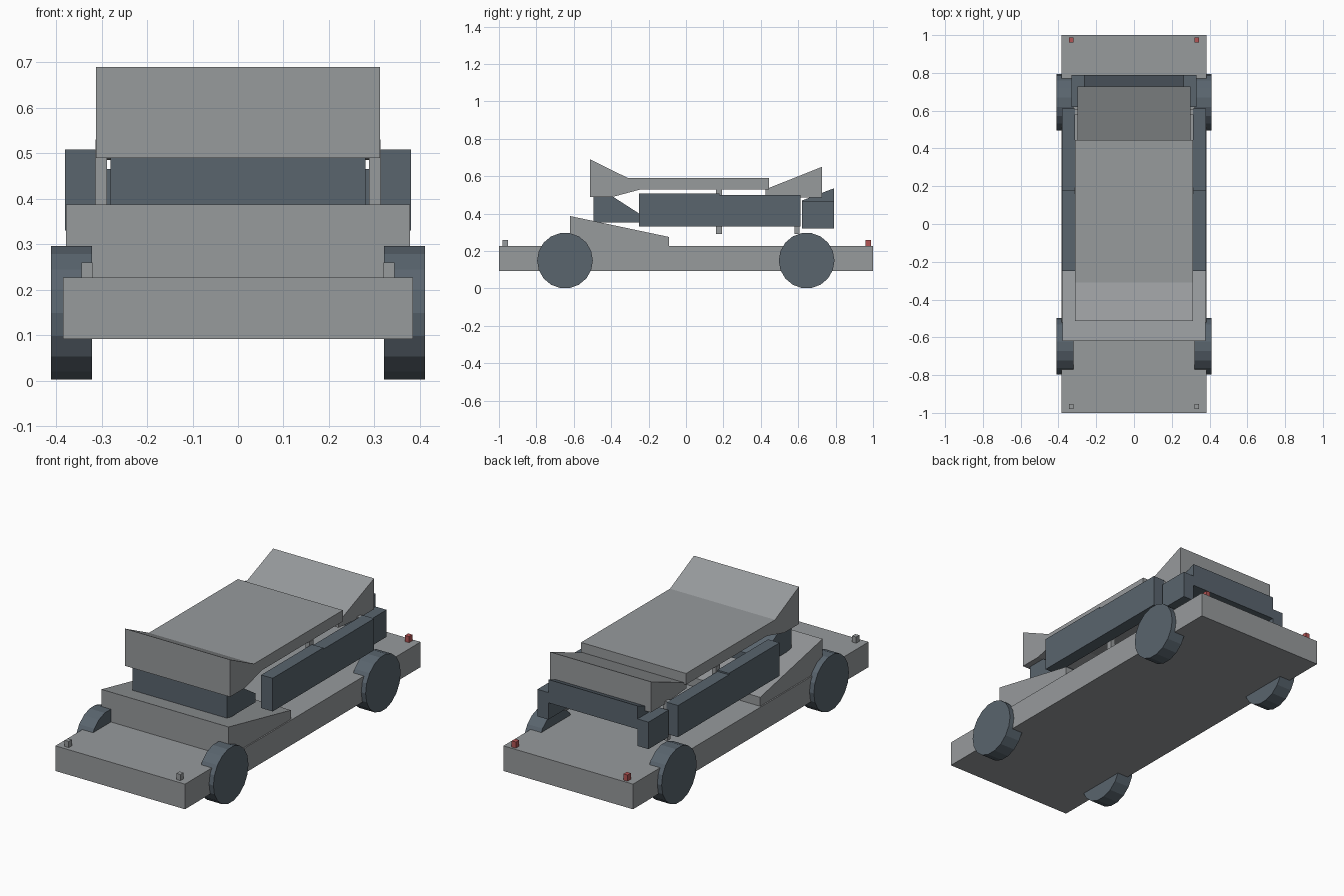
import bpy, bmesh, math
from mathutils import Matrix

if "Cube" in bpy.data.objects:
    bpy.data.objects.remove(bpy.data.objects["Cube"])


def material(name, rgb):
    m = bpy.data.materials.new(name)
    m.diffuse_color = (*rgb, 1)
    m.use_nodes = True
    m.node_tree.nodes["Principled BSDF"].inputs["Base Color"].default_value = m.diffuse_color
    return m


GREY = material("body grey", (0.31, 0.325, 0.335))
DARK = material("glass and tyre slate", (0.10, 0.128, 0.155))
RED = material("tail light red", (0.45, 0.09, 0.09))


def finish(name, bm, mat):
    bmesh.ops.recalc_face_normals(bm, faces=bm.faces)
    mesh = bpy.data.meshes.new(name)
    bm.to_mesh(mesh)
    bm.free()
    mesh.materials.append(mat)
    ob = bpy.data.objects.new(name, mesh)
    bpy.context.collection.objects.link(ob)
    return ob


def extrude(name, profile, x0, x1, mat):
    """Side profile of (y, z) points swept from x0 to x1."""
    bm = bmesh.new()
    face = bm.faces.new([bm.verts.new((x0, y, z)) for y, z in profile])
    new = bmesh.ops.extrude_face_region(bm, geom=[face])["geom"]
    verts = [v for v in new if isinstance(v, bmesh.types.BMVert)]
    bmesh.ops.translate(bm, verts=verts, vec=(x1 - x0, 0, 0))
    return finish(name, bm, mat)


def box(name, x, y, z, mat):
    return extrude(name, [(y[0], z[0]), (y[1], z[0]), (y[1], z[1]), (y[0], z[1])], x[0], x[1], mat)


def wheel(name, x, y):
    bm = bmesh.new()
    bmesh.ops.create_cone(bm, cap_ends=True, segments=18, radius1=0.149, radius2=0.149, depth=0.09,
                          matrix=Matrix.Translation((x, y, 0.149)) @ Matrix.Rotation(math.pi / 2, 4, 'Y'))
    return finish(name, bm, DARK)


# Chassis slab and sloping bonnet
box("chassis", (-0.385, 0.385), (-1, 1), (0.092, 0.227), GREY)
extrude("bonnet", [(-0.62, 0.227), (-0.62, 0.387), (-0.09, 0.275), (-0.09, 0.227)], -0.378, 0.378, GREY)

# Windscreen block
extrude("windscreen", [(-0.495, 0.353), (-0.495, 0.49), (-0.39, 0.49), (-0.25, 0.40), (-0.25, 0.353)],
        -0.28, 0.28, DARK)

# Roof with raised front visor, and upswept tail
extrude("roof", [(-0.513, 0.49), (-0.513, 0.69), (-0.31, 0.59), (0.445, 0.59), (0.445, 0.53),
                 (-0.24, 0.53), (-0.39, 0.49)], -0.312, 0.312, GREY)
extrude("tail", [(0.425, 0.50), (0.425, 0.53), (0.727, 0.65), (0.727, 0.485), (0.61, 0.485)],
        -0.3, 0.3, GREY)

# Rear window bar
extrude("rear_window", [(0.62, 0.41), (0.62, 0.47), (0.79, 0.535), (0.79, 0.41)], -0.265, 0.265, DARK)

# Paired parts
for side, s in (("left", -1), ("right", 1)):
    def pair(a, b):
        return (s * a, s * b)
    box("front_side_window_" + side, pair(0.313, 0.381), (-0.25, 0.18), (0.33, 0.508), DARK)
    box("rear_side_window_" + side, pair(0.313, 0.381), (0.18, 0.612), (0.33, 0.50), DARK)
    box("rear_window_corner_" + side, pair(0.265, 0.33), (0.62, 0.79), (0.32, 0.465), DARK)
    box("middle_pillar_" + side, pair(0.288, 0.314), (0.16, 0.192), (0.29, 0.53), GREY)
    box("rear_pillar_" + side, pair(0.288, 0.314), (0.58, 0.607), (0.29, 0.50), GREY)
    box("headlight_" + side, pair(0.32, 0.344), (-0.98, -0.953), (0.227, 0.26), GREY)
    box("tail_light_" + side, pair(0.32, 0.344), (0.96, 0.988), (0.227, 0.26), RED)
    wheel("front_wheel_" + side, s * 0.366, -0.647)
    wheel("rear_wheel_" + side, s * 0.366, 0.645)
